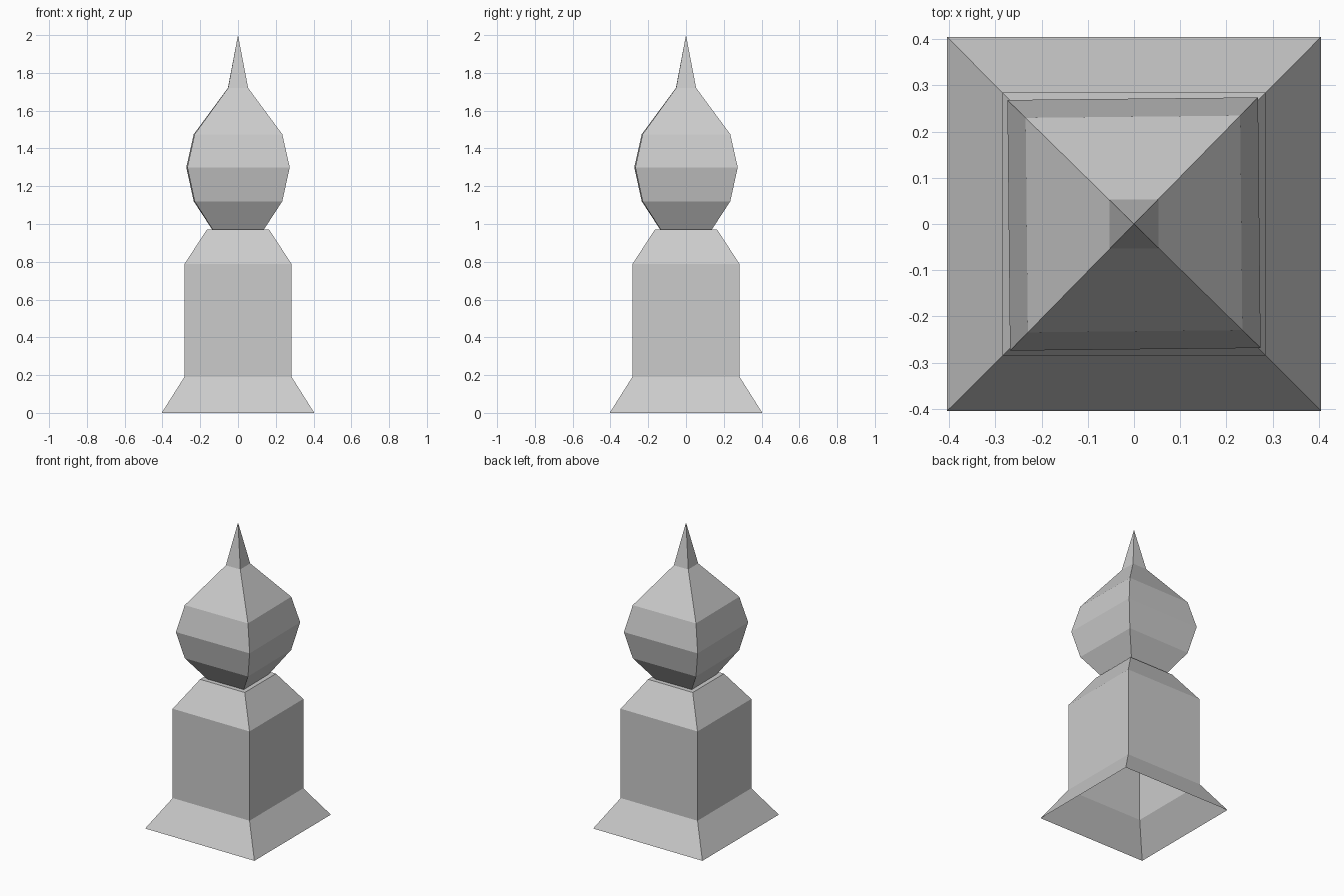
import bpy, bmesh, math

cube = bpy.data.objects.get("Cube")
if cube:
    bpy.data.objects.remove(cube, do_unlink=True)

stone = bpy.data.materials.new("grey_stone")
stone.use_nodes = True
colour = (0.6, 0.6, 0.6, 1)
stone.diffuse_color = colour
stone.node_tree.nodes["Principled BSDF"].inputs["Base Color"].default_value = colour


def square_tower(name, profile, turn=0, tip=None, cap=False):
    """Stack square rings of (half width, height), closed by a tip or a cap."""
    bm = bmesh.new()
    rings = []
    for half, z in profile:
        ring = []
        for i in range(4):
            a = math.radians(45 + 90 * i + turn)
            r = half * math.sqrt(2)
            ring.append(bm.verts.new((r * math.cos(a), r * math.sin(a), z)))
        rings.append(ring)
    for low, high in zip(rings, rings[1:]):
        for i in range(4):
            j = (i + 1) % 4
            bm.faces.new((low[i], low[j], high[j], high[i]))
    if tip:
        top = bm.verts.new((0, 0, tip))
        for i in range(4):
            bm.faces.new((rings[-1][i], rings[-1][(i + 1) % 4], top))
    if cap:
        bm.faces.new(rings[-1])
    mesh = bpy.data.meshes.new(name)
    bm.to_mesh(mesh)
    bm.free()
    mesh.materials.append(stone)
    obj = bpy.data.objects.new(name, mesh)
    bpy.context.collection.objects.link(obj)
    return obj


# Hollow pedestal with flared foot and chamfered shoulder, open underneath
square_tower("pedestal",
             [(0.404, 0), (0.284, 0.19), (0.284, 0.787), (0.165, 0.97)], cap=True)

# Faceted onion finial with a spike, turned very slightly
square_tower("onion_finial",
             [(0.135, 0.97), (0.232, 1.12), (0.271, 1.3), (0.232, 1.475), (0.053, 1.72)],
             turn=0.6, tip=2.0)
